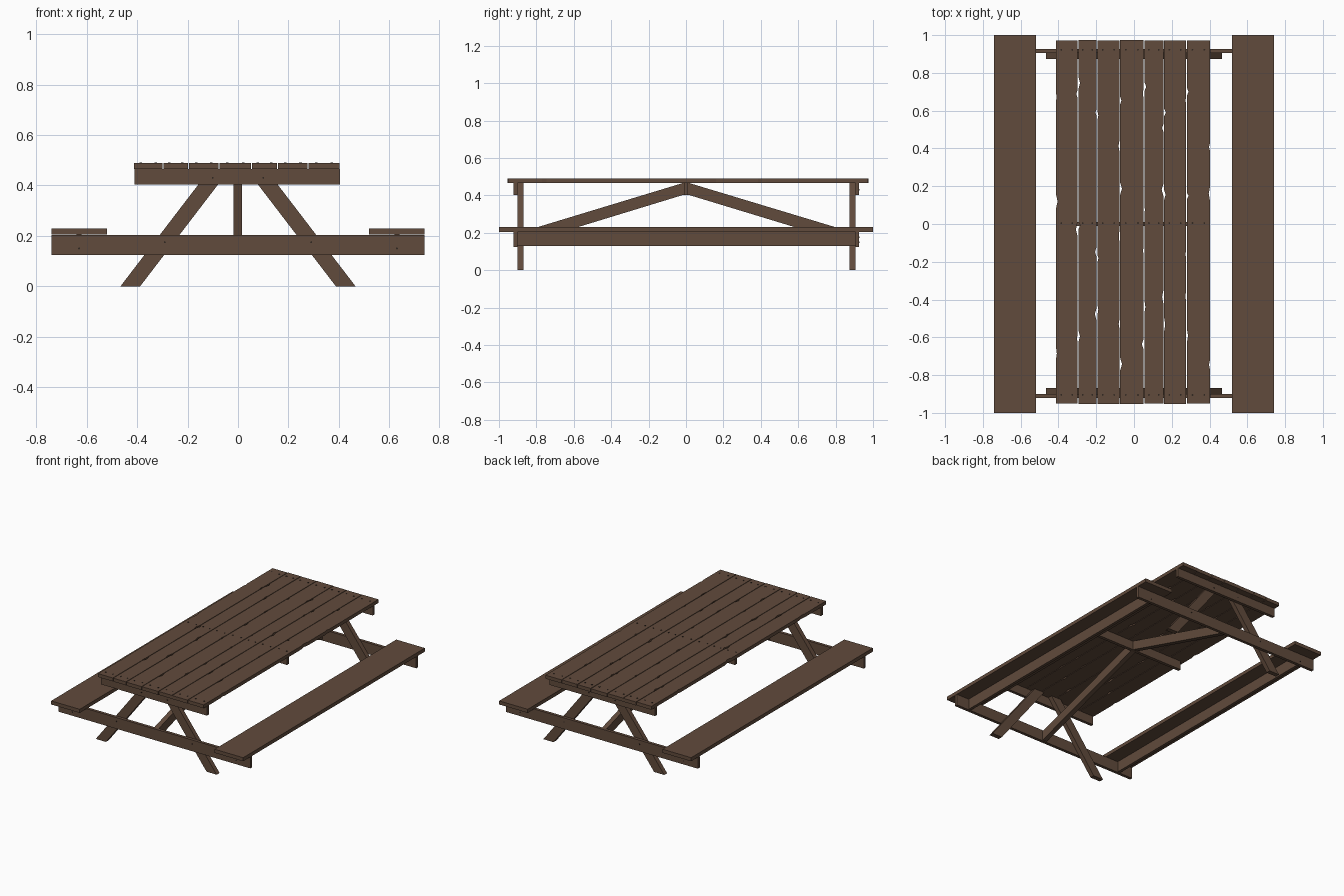
import bpy, bmesh, random
from mathutils import Matrix, Vector

random.seed(4)
cube = bpy.data.objects.get("Cube")
if cube:
    bpy.data.objects.remove(cube, do_unlink=True)


def material(name, color):
    mat = bpy.data.materials.new(name)
    mat.use_nodes = True
    mat.diffuse_color = color
    bsdf = next(n for n in mat.node_tree.nodes if n.type == "BSDF_PRINCIPLED")
    bsdf.inputs["Base Color"].default_value = color
    bsdf.inputs["Roughness"].default_value = 0.9
    return mat


WOOD = material("weathered brown wood", (0.12, 0.07, 0.045, 1))
IRON = material("dark iron", (0.03, 0.02, 0.015, 1))


def finish(name, bm, mat):
    bmesh.ops.recalc_face_normals(bm, faces=bm.faces)
    mesh = bpy.data.meshes.new(name)
    bm.to_mesh(mesh)
    bm.free()
    mesh.materials.append(mat)
    obj = bpy.data.objects.new(name, mesh)
    bpy.context.collection.objects.link(obj)
    return obj


def prism(name, outline, axis, lo, hi):
    """Extrude a flat outline along x, y or z from lo to hi."""
    place = {"x": lambda a, b: (lo, a, b),
             "y": lambda a, b: (a, lo, b),
             "z": lambda a, b: (a, b, lo)}[axis]
    bm = bmesh.new()
    face = bm.faces.new([bm.verts.new(place(a, b)) for a, b in outline])
    grown = bmesh.ops.extrude_face_region(bm, geom=[face])
    step = Vector([(hi - lo) if c == axis else 0 for c in "xyz"])
    verts = [g for g in grown["geom"] if isinstance(g, bmesh.types.BMVert)]
    bmesh.ops.translate(bm, verts=verts, vec=step)
    return finish(name, bm, WOOD)


def board(name, x, y, z):
    rect = [(x[0], y[0]), (x[1], y[0]), (x[1], y[1]), (x[0], y[1])]
    return prism(name, rect, "z", *z)


def worn_edge(x, inward, start, end):
    """Points along a plank edge, with a few shallow chips."""
    points = [(x, start)]
    for t in (0.2, 0.5, 0.8):
        y = start + (end - start) * (t + random.uniform(-0.1, 0.1))
        half = (end - start) * random.uniform(0.008, 0.02)
        depth = inward * random.uniform(0.003, 0.01)
        points += [(x, y - half), (x + depth, y), (x, y + half)]
    return points + [(x, end)]


# Table top planks
seams = [-0.415, -0.297, -0.196, -0.075, 0.053, 0.157, 0.278, 0.404]
for i, (a, b) in enumerate(zip(seams, seams[1:])):
    front = -0.95 - random.uniform(0, 0.006)
    back = 0.97 + random.uniform(0, 0.006)
    left, right = a + 0.002, b - 0.002
    outline = worn_edge(right, -1, front, back) + worn_edge(left, 1, back, front)
    prism(f"top_plank_{i + 1}", outline, "z", 0.465, 0.489)

# Seats with a rail underneath
for side, s in (("left", 1), ("right", -1)):
    board(f"{side}_seat", sorted((0.52 * s, 0.74 * s)), (-1, 1), (0.205, 0.23))
    board(f"{side}_seat_rail", sorted((0.62 * s, 0.64 * s)), (-0.9, 0.905), (0.13, 0.205))

# End frames: seat beam, top cleat, two splayed legs and a diagonal brace
ends = (("front", -1, -0.9), ("back", 1, 0.905))
for end, d, y in ends:
    outer = sorted((y, y + 0.021 * d))
    inner = sorted((y, y - 0.032 * d))
    board(f"{end}_seat_beam", (-0.74, 0.74), outer, (0.125, 0.203))
    board(f"{end}_top_cleat", (-0.41, 0.405), outer, (0.403, 0.465))
    for side, s in (("left", 1), ("right", -1)):
        leg = [(0.388 * s, 0), (0.466 * s, 0), (0.11 * s, 0.465), (0.032 * s, 0.465)]
        prism(f"{end}_{side}_leg", leg, "y", *inner)
    brace = [(0, 0.407), (0, 0.465), (0.02 * d, 0.465), (y, 0.198), (y, 0.132)]
    prism(f"{end}_brace", brace, "x", -0.018, 0.016)

# Middle cleat under the top
board("middle_top_cleat", (-0.385, 0.385), (-0.011, 0.011), (0.403, 0.465))


# Nail heads
def nails(name, spots, facing, radius=0.005):
    bm = bmesh.new()
    turn = Vector((0, 0, 1)).rotation_difference(Vector(facing)).to_matrix().to_4x4()
    for spot in spots:
        bmesh.ops.create_cone(bm, cap_ends=True, segments=8, radius1=radius,
                              radius2=radius, depth=0.005,
                              matrix=Matrix.Translation(spot) @ turn)
    return finish(name, bm, IRON)


spots = [(a + (b - a) * t, y, 0.489) for y in (-0.905, 0.005, 0.922)
         for a, b in zip(seams, seams[1:]) for t in (0.25, 0.75)]
nails("top_nails", spots, (0, 0, 1))
for end, d, y in ends:
    spots = [(x * s, y + 0.021 * d, z) for s in (-1, 1)
             for x, z in ((0.63, 0.15), (0.29, 0.175), (0.1, 0.43))]
    nails(f"{end}_frame_nails", spots, (0, d, 0), 0.004)
